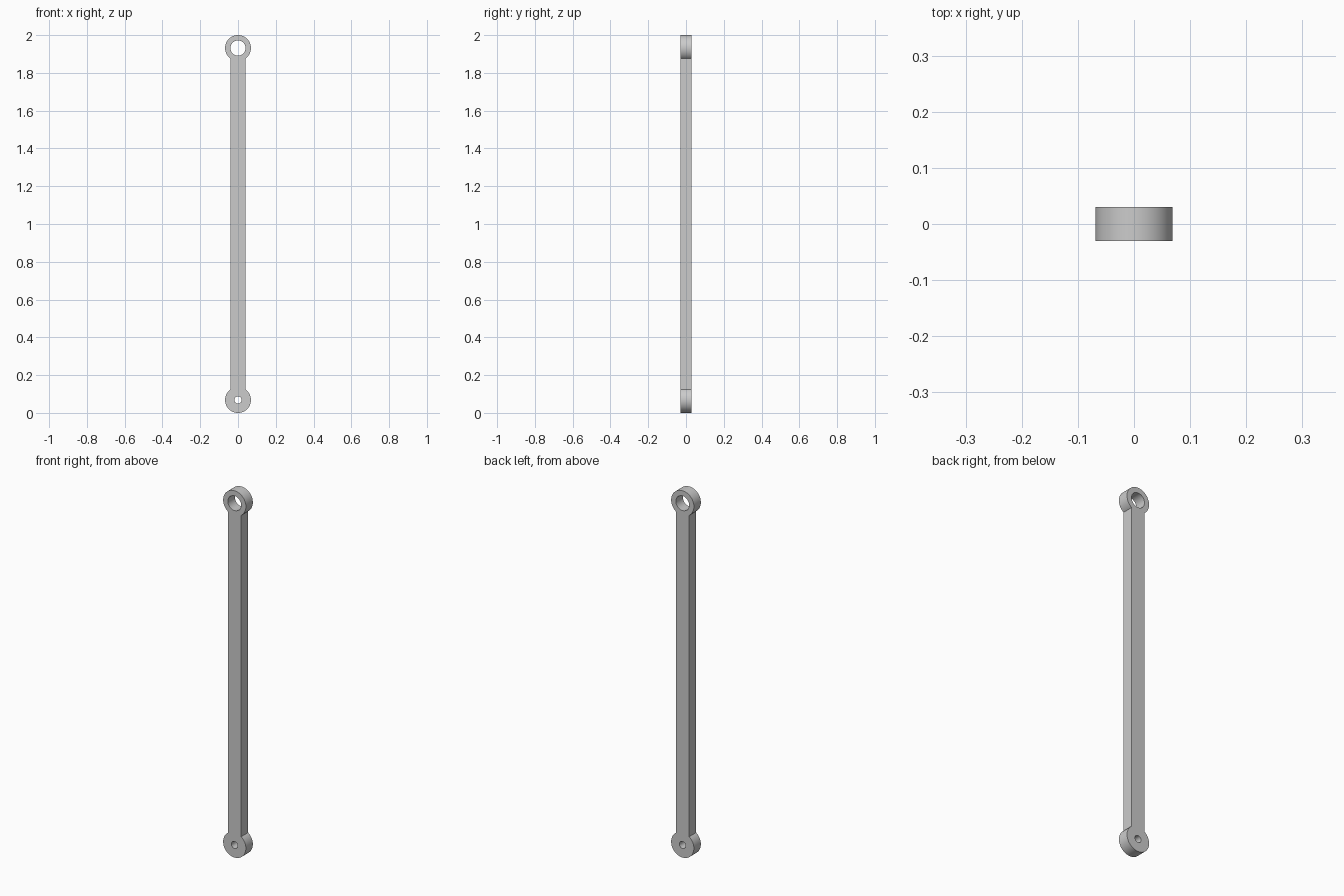
import bpy, bmesh, math
from mathutils import Matrix

if "Cube" in bpy.data.objects:
    bpy.data.objects.remove(bpy.data.objects["Cube"])

R, HALF_W, HALF_D = 0.0685, 0.04, 0.03
Z_LOW, Z_HIGH = R, 2 - R
SEG = 64


def arc(cz, radius, start, end, n):
    return [(radius * math.cos(start + (end - start) * i / n),
             cz + radius * math.sin(start + (end - start) * i / n)) for i in range(n + 1)]


def add_loop(curve, points):
    spline = curve.splines.new('POLY')
    spline.points.add(len(points) - 1)
    for p, (x, z) in zip(spline.points, points):
        p.co = (x, z, 0, 1)
    spline.use_cyclic_u = True


# Outline: two round eyes joined by the straight bar
curve = bpy.data.curves.new("link_profile", 'CURVE')
curve.dimensions = '2D'
curve.fill_mode = 'BOTH'
curve.extrude = HALF_D
a = math.acos(HALF_W / R)
top = arc(Z_HIGH, R, -a, math.pi + a, SEG)
bottom = arc(Z_LOW, R, math.pi - a, 2 * math.pi + a, SEG)
add_loop(curve, top + bottom)

# Pin holes: large at the top, small at the bottom
for cz, radius in ((Z_HIGH, 0.04), (Z_LOW, 0.019)):
    add_loop(curve, arc(cz, radius, 0, 2 * math.pi, SEG)[:-1])

# Turn the extruded profile into an upright, welded mesh
temp = bpy.data.objects.new("link_profile", curve)
bpy.context.collection.objects.link(temp)
mesh = bpy.data.meshes.new_from_object(temp.evaluated_get(bpy.context.evaluated_depsgraph_get()))
bpy.data.objects.remove(temp)
bm = bmesh.new()
bm.from_mesh(mesh)
bmesh.ops.transform(bm, matrix=Matrix.Rotation(math.pi / 2, 4, 'X'), verts=bm.verts)
bmesh.ops.remove_doubles(bm, verts=bm.verts, dist=1e-5)
bmesh.ops.recalc_face_normals(bm, faces=bm.faces)
bm.to_mesh(mesh)
bm.free()

link = bpy.data.objects.new("connecting_link", mesh)
bpy.context.collection.objects.link(link)
bpy.context.view_layer.objects.active = link
link.select_set(True)
bpy.ops.object.shade_smooth_by_angle(angle=math.radians(30))
